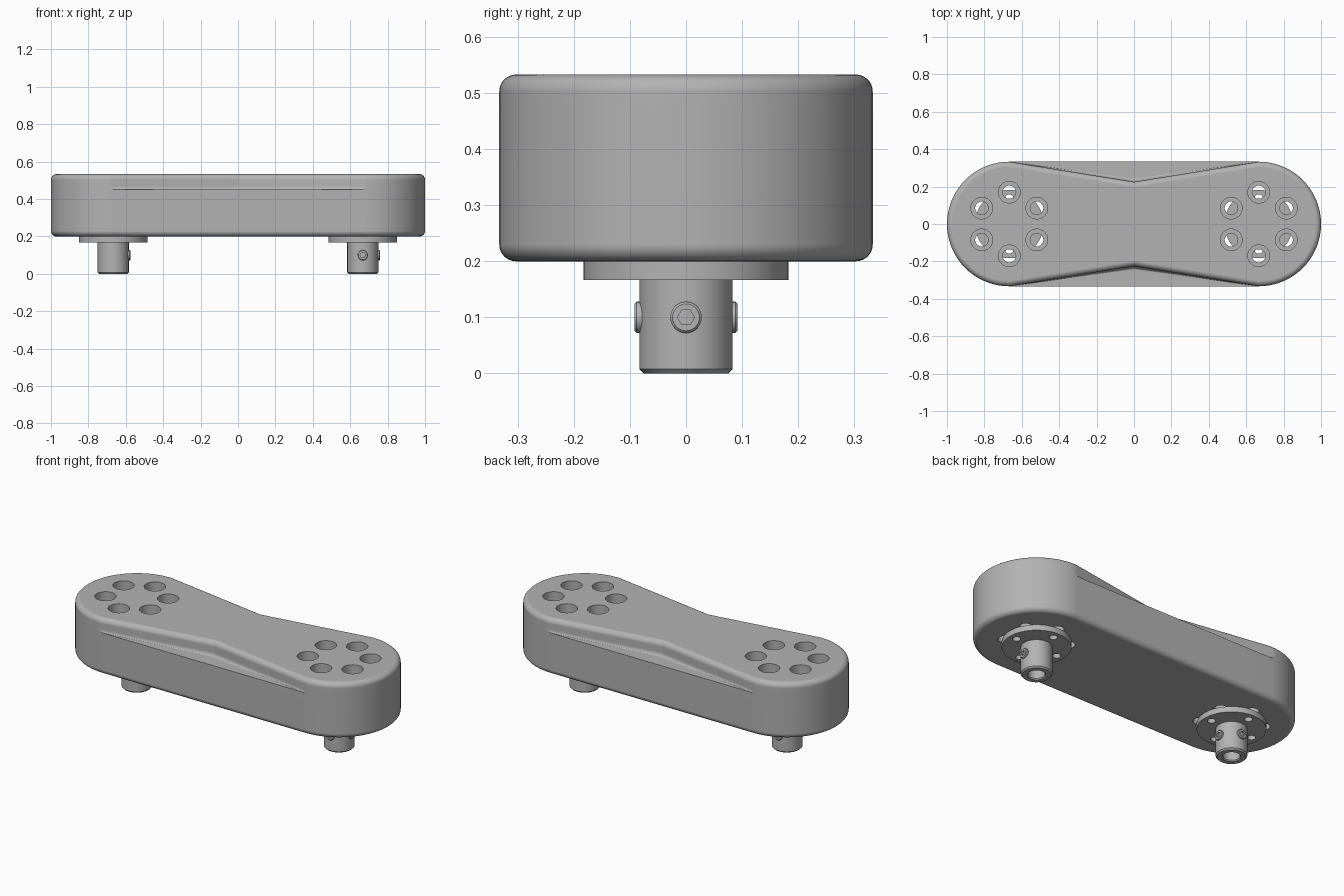
import bpy, bmesh, math
from mathutils import Matrix, Vector

if "Cube" in bpy.data.objects:
    bpy.data.objects.remove(bpy.data.objects["Cube"])

END_X, R = 0.667, 0.333          # centre and radius of the rounded ends
BOTTOM, LEDGE, TOP = 0.2, 0.45, 0.533
FILLET = 0.03

grey = bpy.data.materials.new("matte_grey")
grey.use_nodes = True
grey.diffuse_color = (0.45, 0.45, 0.45, 1)
grey.node_tree.nodes["Principled BSDF"].inputs["Base Color"].default_value = grey.diffuse_color


def loft(name, rings, matrix=Matrix()):
    """Skin a stack of equal rings and cap both ends."""
    bm = bmesh.new()
    loops = [[bm.verts.new(p) for p in ring] for ring in rings]
    n = len(loops[0])
    for a, b in zip(loops, loops[1:]):
        for i in range(n):
            j = (i + 1) % n
            bm.faces.new((a[i], a[j], b[j], b[i]))
    bm.faces.new(loops[0][::-1])
    bm.faces.new(loops[-1])
    bmesh.ops.remove_doubles(bm, verts=bm.verts, dist=1e-5)
    bmesh.ops.recalc_face_normals(bm, faces=bm.faces)
    mesh = bpy.data.meshes.new(name)
    bm.to_mesh(mesh)
    bm.free()
    mesh.materials.append(grey)
    obj = bpy.data.objects.new(name, mesh)
    obj.matrix_world = matrix
    bpy.context.collection.objects.link(obj)
    return obj


def lathe(name, profile, matrix=Matrix(), sides=40):
    """Turn (radius, height) pairs around the local z axis."""
    angles = [math.tau * i / sides for i in range(sides)]
    return loft(name, [[(r * math.cos(a), r * math.sin(a), z) for a in angles]
                       for r, z in profile], matrix)


def activate(obj):
    bpy.ops.object.select_all(action='DESELECT')
    obj.select_set(True)
    bpy.context.view_layer.objects.active = obj


def cut(obj, cutters):
    activate(obj)
    for cutter in cutters:
        mod = obj.modifiers.new("cut", 'BOOLEAN')
        mod.operation, mod.solver, mod.object = 'DIFFERENCE', 'EXACT', cutter
        bpy.ops.object.modifier_apply(modifier=mod.name)
        bpy.data.objects.remove(cutter)


def smooth(obj, degrees):
    activate(obj)
    bpy.ops.object.shade_smooth_by_angle(angle=math.radians(degrees))
    mod = obj.modifiers.new("even_shading", 'WEIGHTED_NORMAL')
    mod.keep_sharp = True


def outline(z, inset, waist):
    """Long rounded outline whose sides bend in to the waist at x = 0."""
    points, steps = [], 36
    for side in (1, -1):
        for i in range(steps + 1):
            a = math.pi * i / steps - math.pi / 2
            points.append((side * (END_X + (R - inset) * math.cos(a)),
                           side * (R - inset) * math.sin(a), z))
        points.append((0, side * (waist - inset), z))
    return points


# Body: plain lower half, pinched upper half, rounded rims
quarter = [math.pi / 2 * i / 8 for i in range(9)]
waist, cove = 0.225, 0.02
rings = [outline(BOTTOM + FILLET * (1 - math.sin(a)), FILLET * (1 - math.cos(a)), R)
         for a in reversed(quarter)]
rings.append(outline(LEDGE, 0, R))
rings += [outline(LEDGE + cove * (1 - math.cos(a)), 0, waist + cove * (1 - math.sin(a)))
          for a in quarter]
rings += [outline(TOP - FILLET * (1 - math.sin(a)), FILLET * (1 - math.cos(a)), waist)
          for a in quarter]
body = loft("body", rings)

# Six stepped bolt holes in each end
holes = []
for x in (-END_X, END_X):
    for k in range(6):
        a = math.radians(30 + 60 * k)
        spot = Matrix.Translation((x + 0.17 * math.cos(a), 0.17 * math.sin(a), 0))
        holes.append(lathe("bolt_hole", [(0.035, 0.15), (0.035, 0.27),
                                         (0.058, 0.27), (0.058, 0.6)], spot))
cut(body, holes)
smooth(body, 15)

# Shaft hubs, each with a drilled flange and two set screws
hub_profile = [(0.045, 0.15), (0.045, 0.006), (0.05, 0), (0.075, 0), (0.083, 0.008),
               (0.083, 0.167), (0.183, 0.167), (0.183, BOTTOM)]
for label, x, first in (("left", END_X, -90), ("right", -END_X, 0)):
    base = Matrix.Translation((x, 0, 0))
    hub = lathe(label + "_hub", hub_profile, base, 64)
    drills = []
    for k in range(4):
        a = math.radians(90 * k)
        spot = Matrix.Translation((x + 0.137 * math.cos(a), 0.137 * math.sin(a), 0))
        drills.append(lathe("flange_hole", [(0.022, 0.1), (0.022, 0.25)], spot, 24))
    cut(hub, drills)
    smooth(hub, 30)

    for k in range(2):
        a = math.radians(first + 90 * k)
        outward = Vector((math.cos(a), math.sin(a), 0))
        place = (Matrix.Translation((x, 0, 0.1))
                 @ outward.to_track_quat('Z', 'Y').to_matrix().to_4x4())
        screw = lathe(f"{label}_set_screw_{k + 1}",
                      [(0.028, 0.065), (0.028, 0.088), (0.024, 0.092)], place, 32)
        cut(screw, [lathe("hex_socket", [(0.015, 0.075), (0.015, 0.12)], place, 6)])
        smooth(screw, 30)
